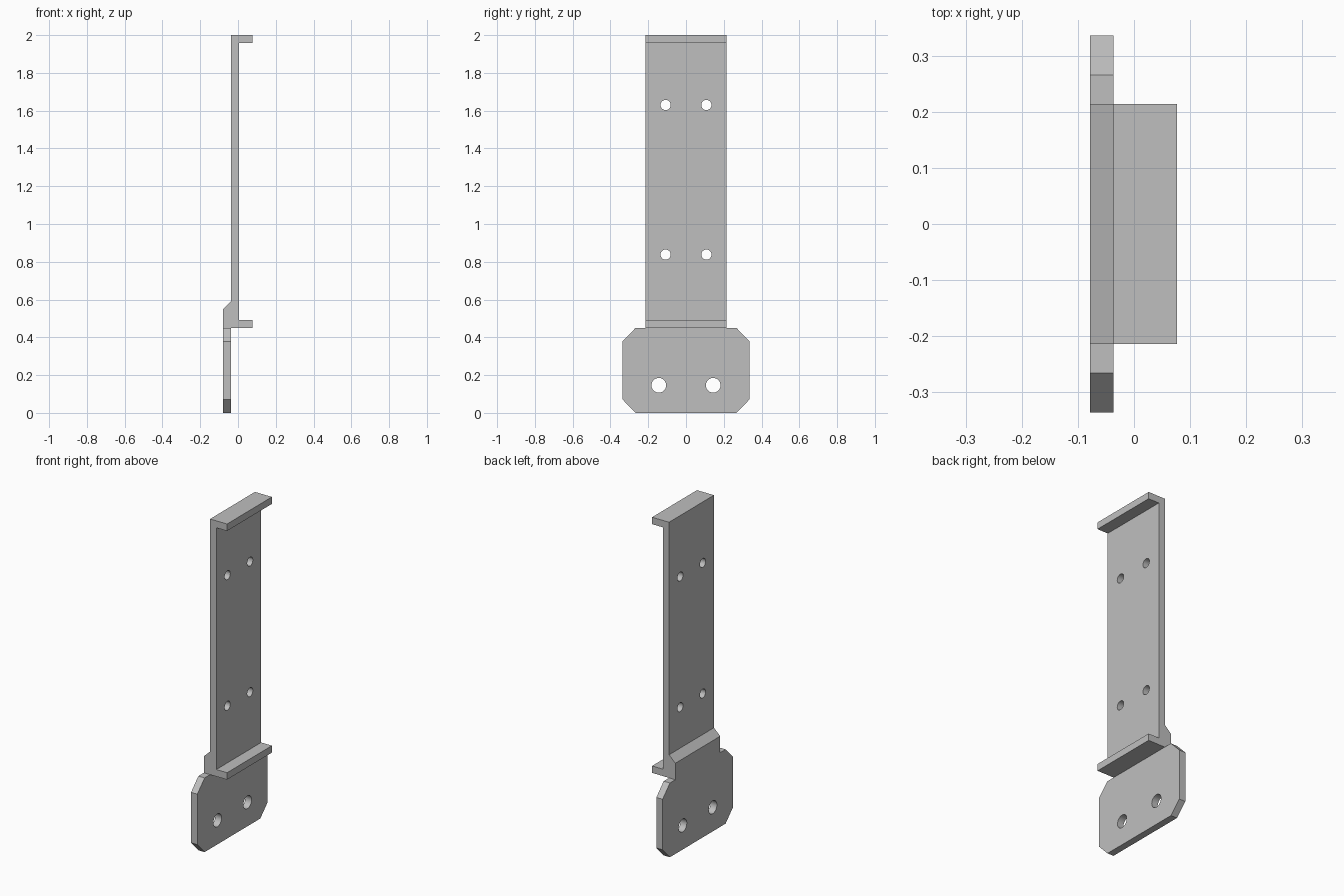
import bpy
import bmesh
import math
from mathutils import Vector

cube = bpy.data.objects.get("Cube")
if cube:
    bpy.data.objects.remove(cube, do_unlink=True)

# One plain grey finish
GREY = (0.52, 0.52, 0.52, 1.0)
grey = bpy.data.materials.new("satin grey")
grey.use_nodes = True
grey.diffuse_color = GREY
grey.node_tree.nodes["Principled BSDF"].inputs["Base Color"].default_value = GREY

# Shared dimensions
BACK, STEP, FRONT, TIP = -0.079, -0.037, 0.005, 0.077
JOINT, TOP, THICK = 0.45, 2.0, 0.042
HALF_WIDTH = 0.215


def prism(name, outline, extrusion):
    """Extrude a closed flat outline into a solid."""
    bm = bmesh.new()
    face = bm.faces.new([bm.verts.new(p) for p in outline])
    result = bmesh.ops.extrude_face_region(bm, geom=[face])
    moved = [g for g in result["geom"] if isinstance(g, bmesh.types.BMVert)]
    bmesh.ops.translate(bm, verts=moved, vec=Vector(extrusion))
    bmesh.ops.recalc_face_normals(bm, faces=bm.faces)
    mesh = bpy.data.meshes.new(name)
    bm.to_mesh(mesh)
    bm.free()
    mesh.materials.append(grey)
    obj = bpy.data.objects.new(name, mesh)
    bpy.context.collection.objects.link(obj)
    return obj


def combine(target, tool, operation):
    """Apply a boolean and discard the tool object."""
    mod = target.modifiers.new(operation.lower(), "BOOLEAN")
    mod.operation = operation
    mod.solver = "EXACT"
    mod.object = tool
    bpy.ops.object.select_all(action="DESELECT")
    bpy.context.view_layer.objects.active = target
    target.select_set(True)
    bpy.ops.object.modifier_apply(modifier=mod.name)
    bpy.data.objects.remove(tool, do_unlink=True)


# Channel upright with two flanges and a stepped, chamfered foot
profile = [
    (BACK, JOINT), (TIP, JOINT), (TIP, JOINT + THICK), (FRONT, JOINT + THICK),
    (FRONT, TOP - THICK), (TIP, TOP - THICK), (TIP, TOP), (STEP, TOP),
    (STEP, 0.59), (BACK, 0.55),
]
bracket = prism("mounting_bracket",
                [(x, -HALF_WIDTH, z) for x, z in profile],
                (0, 2 * HALF_WIDTH, 0))

# Wide lower plate with clipped corners
half = [(0.267, 0), (0.337, 0.072), (0.337, 0.378), (0.267, JOINT)]
outline = half + [(-y, z) for y, z in reversed(half)]
plate = prism("lower_plate", [(BACK, y, z) for y, z in outline],
              (STEP - BACK, 0, 0))
combine(bracket, plate, "UNION")

# Merge the flush faces where plate and foot meet
bm = bmesh.new()
bm.from_mesh(bracket.data)
bmesh.ops.remove_doubles(bm, verts=bm.verts, dist=0.0001)
bmesh.ops.dissolve_limit(bm, angle_limit=math.radians(1),
                         verts=bm.verts, edges=bm.edges)
bm.to_mesh(bracket.data)
bm.free()

# Screw holes in mirrored pairs: offset, height, radius
for offset, height, radius in [(0.108, 1.63, 0.027),
                               (0.108, 0.838, 0.027),
                               (0.144, 0.146, 0.039)]:
    for side in (-1, 1):
        ring = [math.tau * i / 32 for i in range(32)]
        cutter = prism("hole_cutter",
                       [(-0.2, side * offset + radius * math.cos(a),
                         height + radius * math.sin(a)) for a in ring],
                       (0.4, 0, 0))
        cutter.hide_render = True
        combine(bracket, cutter, "DIFFERENCE")

# Smooth hole walls, crisp edges everywhere else
bpy.ops.object.shade_smooth_by_angle(angle=math.radians(30))
